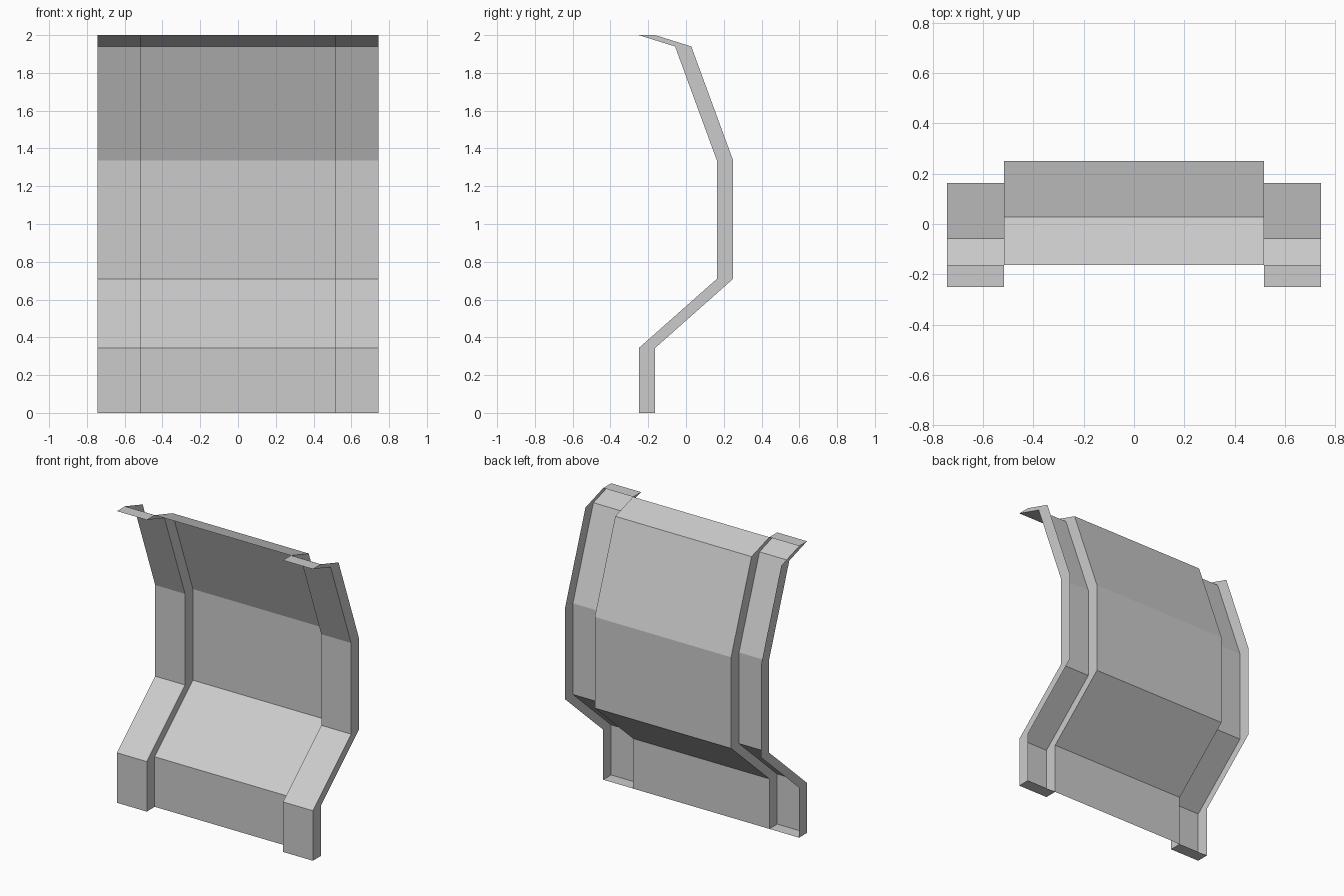
import bpy

if "Cube" in bpy.data.objects:
    bpy.data.objects.remove(bpy.data.objects["Cube"])

# Side profile (y, z) of the raised front faces, from foot to top lip
PROFILE = [(-0.25, 0), (-0.25, 0.343), (0.164, 0.71),
           (0.164, 1.335), (-0.058, 1.94), (-0.25, 2.0)]
DEPTH = 0.086            # how far the recessed middle sits behind the ribs
OUTER, INNER = 0.743, 0.517


def add_sheet(name, section, capped):
    """Sweep an open section of (x, y offset) points along the profile."""
    verts = [(x, y + dy, z) for y, z in PROFILE for x, dy in section]
    n, rows = len(section), len(PROFILE)
    faces = [(r * n + c, r * n + c + 1, (r + 1) * n + c + 1, (r + 1) * n + c)
             for r in range(rows - 1) for c in range(n - 1)]
    if capped:           # flat foot and top plates
        faces.append(tuple(reversed(range(n))))
        faces.append(tuple(range((rows - 1) * n, rows * n)))
    mesh = bpy.data.meshes.new(name)
    mesh.from_pydata(verts, [], faces)
    mesh.update()
    obj = bpy.data.objects.new(name, mesh)
    bpy.context.collection.objects.link(obj)
    return obj


# Recessed single-sheet middle panel
add_sheet("middle_panel", [(-INNER, DEPTH), (INNER, DEPTH)], False)

# Side ribs: channels open at the back, closed at foot and top
rib = add_sheet("side_ribs", [(INNER, DEPTH), (INNER, 0),
                              (OUTER, 0), (OUTER, DEPTH)], True)
rib.modifiers.new("mirror", 'MIRROR').use_axis[0] = True
